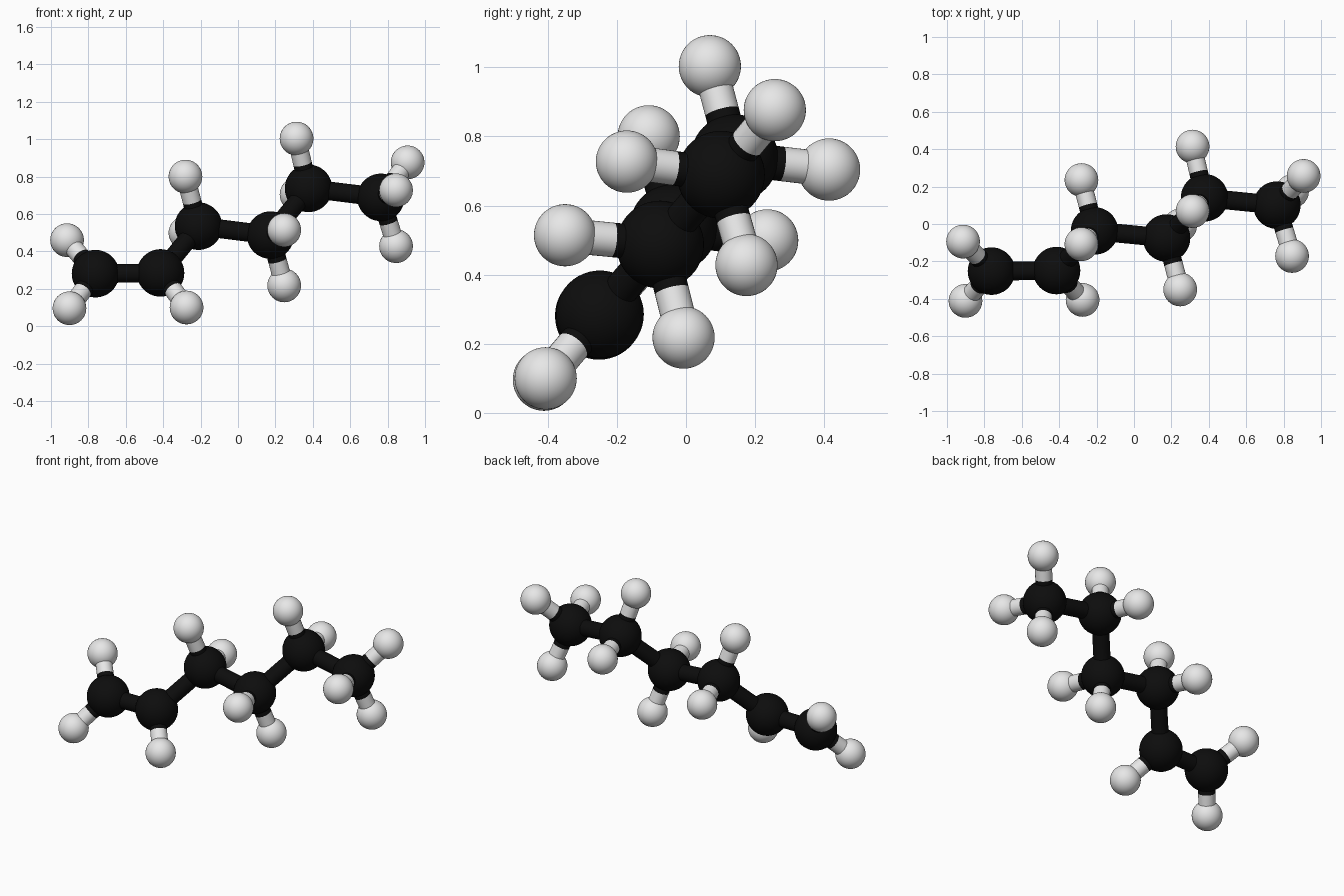
import bpy
from mathutils import Vector

if "Cube" in bpy.data.objects:
    bpy.data.objects.remove(bpy.data.objects["Cube"])

CARBON_R, HYDROGEN_R, BOND_R = 0.127, 0.09, 0.05


def material(name, rgb):
    m = bpy.data.materials.new(name)
    m.diffuse_color = (*rgb, 1)
    m.use_nodes = True
    m.node_tree.nodes["Principled BSDF"].inputs["Base Color"].default_value = m.diffuse_color
    return m


BLACK = material("carbon black", (0.004, 0.004, 0.004))
WHITE = material("hydrogen white", (0.8, 0.8, 0.8))


def finish(name, mat):
    ob = bpy.context.object
    ob.name = name
    ob.data.materials.append(mat)
    bpy.ops.object.shade_smooth_by_angle()


def ball(name, pos, radius, mat):
    bpy.ops.mesh.primitive_uv_sphere_add(segments=48, ring_count=24, radius=radius, location=pos)
    finish(name, mat)


def rod(name, a, b, mat):
    a, b = Vector(a), Vector(b)
    bpy.ops.mesh.primitive_cylinder_add(
        vertices=32, radius=BOND_R, depth=(b - a).length, location=(a + b) / 2,
        rotation=(b - a).to_track_quat('Z', 'Y').to_euler())
    finish(name, mat)


# Each chain atom with the hydrogens attached to it
chain = [
    ((-0.762, -0.252, 0.281), [(-0.914, -0.094, 0.460), (-0.901, -0.411, 0.096)]),
    ((-0.414, -0.249, 0.285), [(-0.275, -0.406, 0.100)]),
    ((-0.211, -0.037, 0.535), [(-0.281, -0.108, 0.800), (-0.281, 0.235, 0.499)]),
    ((0.174, -0.075, 0.487), [(0.247, -0.350, 0.514), (0.247, -0.007, 0.218)]),
    ((0.377, 0.140, 0.737), [(0.313, 0.069, 1.003), (0.313, 0.414, 0.704)]),
    ((0.764, 0.101, 0.689), [(0.907, 0.257, 0.876), (0.845, -0.171, 0.727),
                             (0.845, 0.175, 0.428)]),
]

for i, (c, hydrogens) in enumerate(chain, 1):
    ball(f"carbon_{i}", c, CARBON_R, BLACK)
    # Bond to the next carbon
    if i < len(chain):
        rod(f"carbon_bond_{i}", c, chain[i][0], BLACK)
    # Hydrogens, with bonds coloured half and half
    for j, h in enumerate(hydrogens, 1):
        ball(f"hydrogen_{i}_{j}", h, HYDROGEN_R, WHITE)
        mid = (Vector(c) + Vector(h)) / 2
        rod(f"inner_half_bond_{i}_{j}", c, mid, BLACK)
        rod(f"outer_half_bond_{i}_{j}", mid, h, WHITE)
